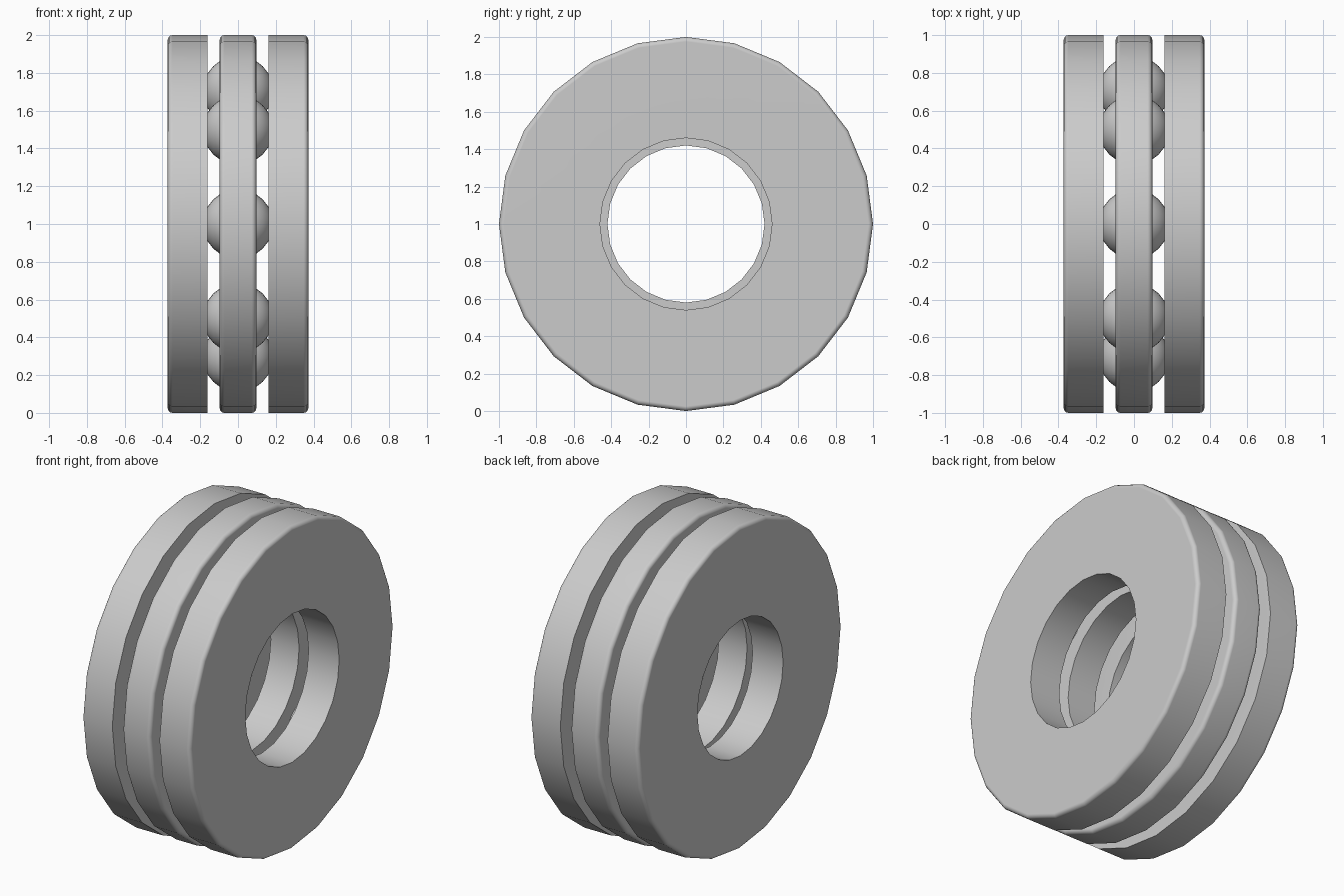
import bpy
import bmesh
from math import sin, cos, pi, radians, asin
from mathutils import Matrix

cube = bpy.data.objects.get("Cube")
if cube:
    bpy.data.objects.remove(cube, do_unlink=True)

SEGMENTS = 24
OUTER = 1.0
HALF_WIDTH = 0.372
GAP = 0.162
CAGE_HALF = 0.097
PITCH = 0.705
BALL = 0.185
BALLS = 8
ROUND = 0.025

steel = bpy.data.materials.new("grey steel")
steel.use_nodes = True
grey = (0.6, 0.6, 0.6, 1)
steel.diffuse_color = grey
steel.node_tree.nodes["Principled BSDF"].inputs["Base Color"].default_value = grey


def finish(bm, name):
    bmesh.ops.recalc_face_normals(bm, faces=bm.faces)
    mesh = bpy.data.meshes.new(name)
    bm.to_mesh(mesh)
    bm.free()
    mesh.materials.append(steel)
    obj = bpy.data.objects.new(name, mesh)
    obj.location.z = OUTER
    bpy.context.collection.objects.link(obj)
    bpy.ops.object.select_all(action='DESELECT')
    obj.select_set(True)
    bpy.context.view_layer.objects.active = obj
    bpy.ops.object.shade_smooth_by_angle(angle=radians(35))
    return obj


def revolve(profile, name):
    """Turn a closed (x, radius) profile around the x axis."""
    bm = bmesh.new()
    rings = []
    for k in range(SEGMENTS):
        a = 2 * pi * k / SEGMENTS
        rings.append([bm.verts.new((x, r * cos(a), r * sin(a))) for x, r in profile])
    n = len(profile)
    for k in range(SEGMENTS):
        a, b = rings[k], rings[(k + 1) % SEGMENTS]
        for i in range(n):
            j = (i + 1) % n
            bm.faces.new((a[i], a[j], b[j], b[i]))
    obj = finish(bm, name)
    weighted = obj.modifiers.new("flat face normals", 'WEIGHTED_NORMAL')
    weighted.keep_sharp = True


def rounded_rim(x, side, steps=4):
    """Quarter round from the cylinder rim to the flat face at x."""
    return [(x - side * ROUND * (1 - sin(t)), OUTER - ROUND * (1 - cos(t)))
            for t in (i * pi / 2 / steps for i in range(steps + 1))]


# Washers: rounded outer rim, plain bore, ball groove on the inner face
def washer(side, bore, name):
    groove_r = BALL + 0.003
    spread = asin((groove_r ** 2 - GAP ** 2) ** 0.5 / groove_r)
    groove = [(side * groove_r * cos(t), PITCH + groove_r * sin(t))
              for t in (spread * i / 3 for i in range(-3, 4))]
    profile = [(side * GAP, OUTER)] + rounded_rim(side * HALF_WIDTH, side)
    profile += [(side * HALF_WIDTH, bore), (side * GAP, bore)] + groove
    revolve(profile, name)


washer(1, 0.46, "left_washer")
washer(-1, 0.42, "right_washer")

# Cage between the washers, rounded on both rims
revolve(rounded_rim(-CAGE_HALF, -1)[::-1] + rounded_rim(CAGE_HALF, 1)
        + [(CAGE_HALF, 0.46), (-CAGE_HALF, 0.46)], "ball_cage")

# Ring of balls, poles along the x axis
for k in range(BALLS):
    a = 2 * pi * k / BALLS
    bm = bmesh.new()
    place = Matrix.Translation((0, PITCH * cos(a), PITCH * sin(a)))
    bmesh.ops.create_uvsphere(bm, u_segments=24, v_segments=12, radius=BALL,
                              matrix=place @ Matrix.Rotation(pi / 2, 4, 'Y'))
    finish(bm, f"ball_{k + 1}")
